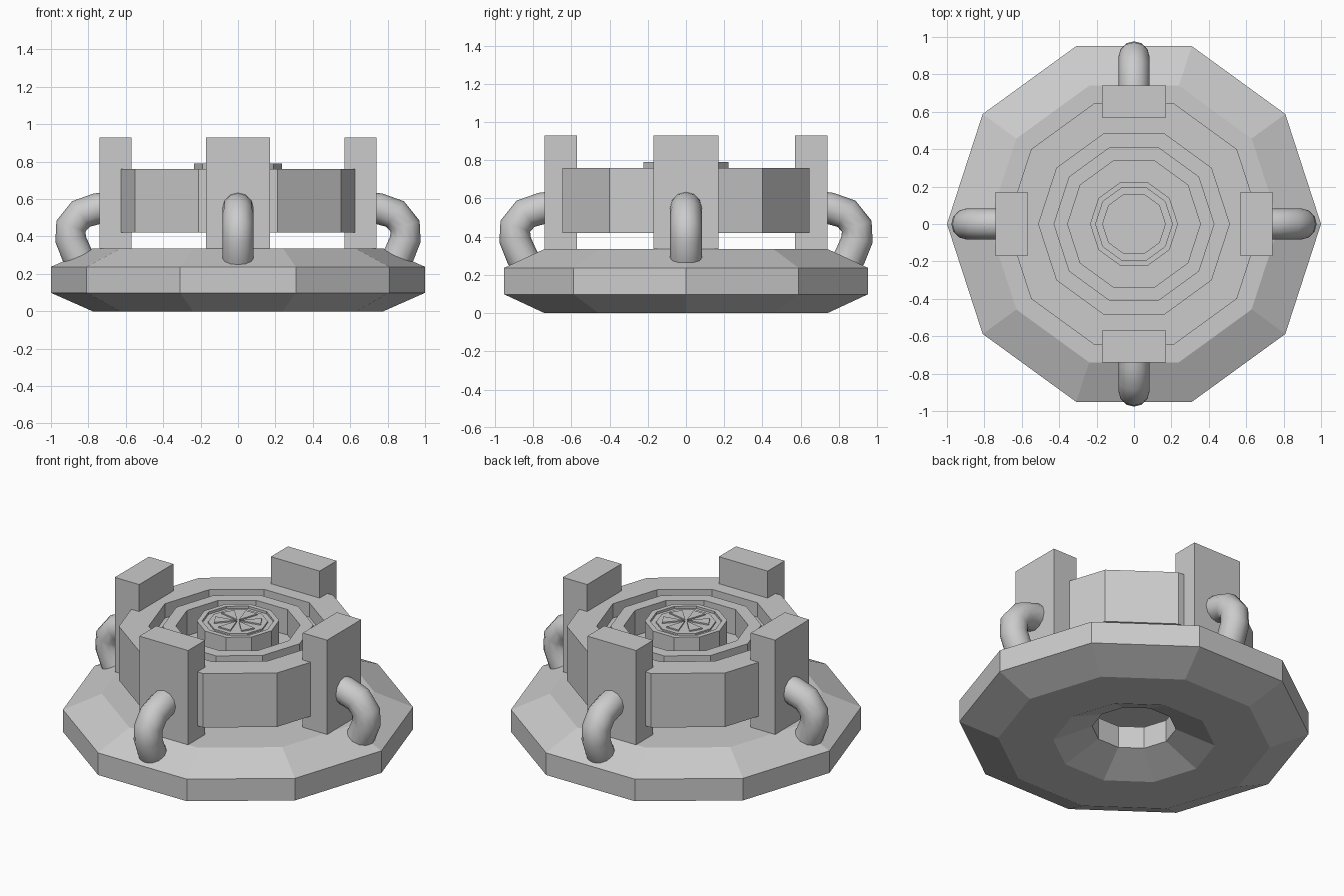
import bpy, bmesh
from math import cos, sin, pi, radians

if "Cube" in bpy.data.objects:
    bpy.data.objects.remove(bpy.data.objects["Cube"])

SIDES = 10


def make_object(name, bm):
    bmesh.ops.remove_doubles(bm, verts=bm.verts, dist=1e-5)
    bmesh.ops.recalc_face_normals(bm, faces=bm.faces)
    mesh = bpy.data.meshes.new(name)
    bm.to_mesh(mesh)
    bm.free()
    obj = bpy.data.objects.new(name, mesh)
    bpy.context.collection.objects.link(obj)
    return obj


def lathe(name, profile, closed=False):
    """Spin an (r, z) profile into a ten-sided solid."""
    bm = bmesh.new()
    rings = []
    for r, z in profile:
        if r == 0:
            rings.append([bm.verts.new((0, 0, z))] * SIDES)
        else:
            rings.append([bm.verts.new((r * cos(2 * pi * i / SIDES), r * sin(2 * pi * i / SIDES), z))
                          for i in range(SIDES)])
    pairs = list(zip(rings, rings[1:]))
    if closed:
        pairs.append((rings[-1], rings[0]))
    for a, b in pairs:
        for i in range(SIDES):
            j = (i + 1) % SIDES
            bm.faces.new(list(dict.fromkeys((a[i], a[j], b[j], b[i]))))
    return make_object(name, bm)


# Base: flattened torus with an octagonal section
section = []
for k in range(8):
    a = pi / 8 + k * pi / 4
    section.append((0.62 + 0.38 / cos(pi / 8) * cos(a), 0.168 + 0.168 / cos(pi / 8) * sin(a)))
lathe("base_ring", section, closed=True)

# Burner body: rim, shallow groove, inner rim, pit and central hub
lathe("burner_body", [
    (0, 0.42), (0.68, 0.42), (0.68, 0.76), (0.51, 0.76), (0.51, 0.67), (0.43, 0.67),
    (0.43, 0.76), (0.355, 0.76), (0.355, 0.60), (0.235, 0.60), (0.235, 0.79),
    (0.205, 0.79), (0.205, 0.775), (0.17, 0.775), (0.17, 0.785), (0, 0.785)])

# Six small wedges on the hub
bm = bmesh.new()
for k in range(6):
    a = pi / 2 + k * pi / 3
    pts = [(0.012, a), (0.14, a - radians(17)), (0.14, a + radians(17))]
    face = bm.faces.new([bm.verts.new((r * cos(t), r * sin(t), 0.775)) for r, t in pts])
    up = bmesh.ops.extrude_face_region(bm, geom=[face])["geom"]
    bmesh.ops.translate(bm, vec=(0, 0, 0.018), verts=[v for v in up if isinstance(v, bmesh.types.BMVert)])
make_object("hub_wedges", bm)

# Four upright supports, each with a curved handle tube
path = [(0.70, 0.555), (0.755, 0.548), (0.84, 0.52), (0.893, 0.455), (0.895, 0.385), (0.86, 0.30), (0.82, 0.23)]
for k, side in enumerate(("right", "back", "left", "front")):
    bpy.ops.mesh.primitive_cube_add(size=1)
    post = bpy.context.object
    post.name = side + "_post"
    for v in post.data.vertices:
        v.co = (0.655 + v.co.x * 0.17, v.co.y * 0.34, 0.6325 + v.co.z * 0.595)
    post.rotation_euler.z = k * pi / 2

    curve = bpy.data.curves.new(side + "_tube", "CURVE")
    curve.dimensions = "3D"
    curve.bevel_depth = 0.083
    curve.bevel_resolution = 4
    curve.use_fill_caps = True
    spline = curve.splines.new("POLY")
    spline.points.add(len(path) - 1)
    for p, (x, z) in zip(spline.points, path):
        p.co = (x, 0, z, 1)
    spline.use_smooth = True
    tube = bpy.data.objects.new(side + "_tube", curve)
    tube.rotation_euler.z = k * pi / 2
    bpy.context.collection.objects.link(tube)
